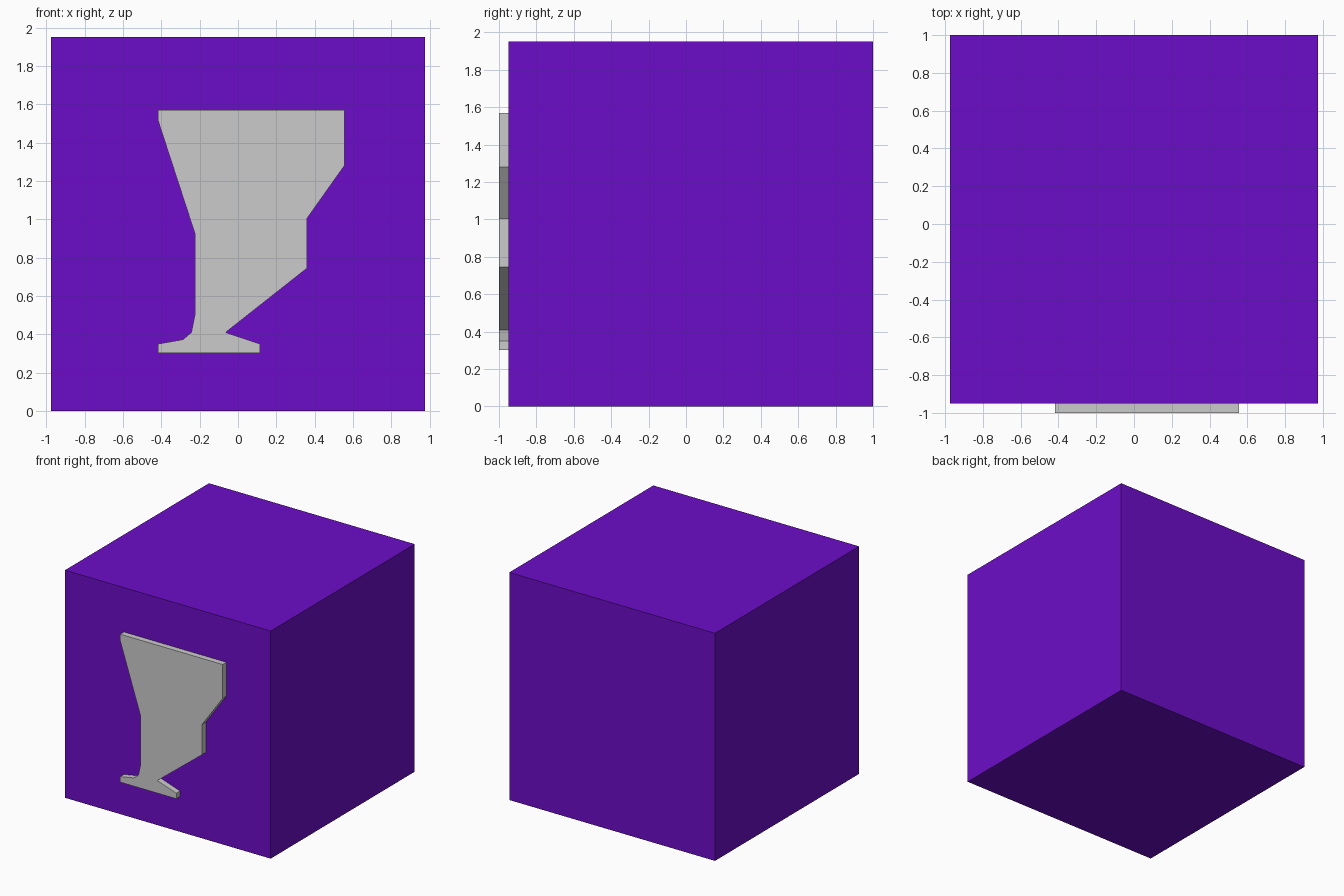
import bpy, bmesh

if "Cube" in bpy.data.objects:
    bpy.data.objects.remove(bpy.data.objects["Cube"])


def prism(name, profile, y0, y1):
    """Extrude an x/z outline from y0 (front) to y1 (back)."""
    bm = bmesh.new()
    face = bm.faces.new([bm.verts.new((x, y0, z)) for x, z in profile])
    ext = bmesh.ops.extrude_face_region(bm, geom=[face], use_keep_orig=True)
    verts = [g for g in ext["geom"] if isinstance(g, bmesh.types.BMVert)]
    bmesh.ops.translate(bm, verts=verts, vec=(0, y1 - y0, 0))
    bmesh.ops.recalc_face_normals(bm, faces=bm.faces[:])
    mesh = bpy.data.meshes.new(name)
    bm.to_mesh(mesh)
    bm.free()
    obj = bpy.data.objects.new(name, mesh)
    bpy.context.collection.objects.link(obj)
    return obj


# Purple block
H = 0.975
block = prism("block", [(-H, 0), (H, 0), (H, 2 * H), (-H, 2 * H)], -0.95, 1.0)
purple = bpy.data.materials.new("purple")
purple.diffuse_color = (0.15, 0.004, 0.58, 1)
purple.use_nodes = True
purple.node_tree.nodes["Principled BSDF"].inputs["Base Color"].default_value = purple.diffuse_color
block.data.materials.append(purple)

# Raised goblet-shaped emblem on the front face
goblet = [(-0.417, 0.302), (0.115, 0.302), (0.115, 0.35), (-0.065, 0.41),
          (0.36, 0.745), (0.36, 1.005), (0.555, 1.28), (0.555, 1.57),
          (-0.417, 1.57), (-0.417, 1.515), (-0.223, 0.92), (-0.223, 0.51),
          (-0.243, 0.41), (-0.287, 0.373), (-0.417, 0.35)]
prism("front_emblem", goblet, -1.0, -0.95)
